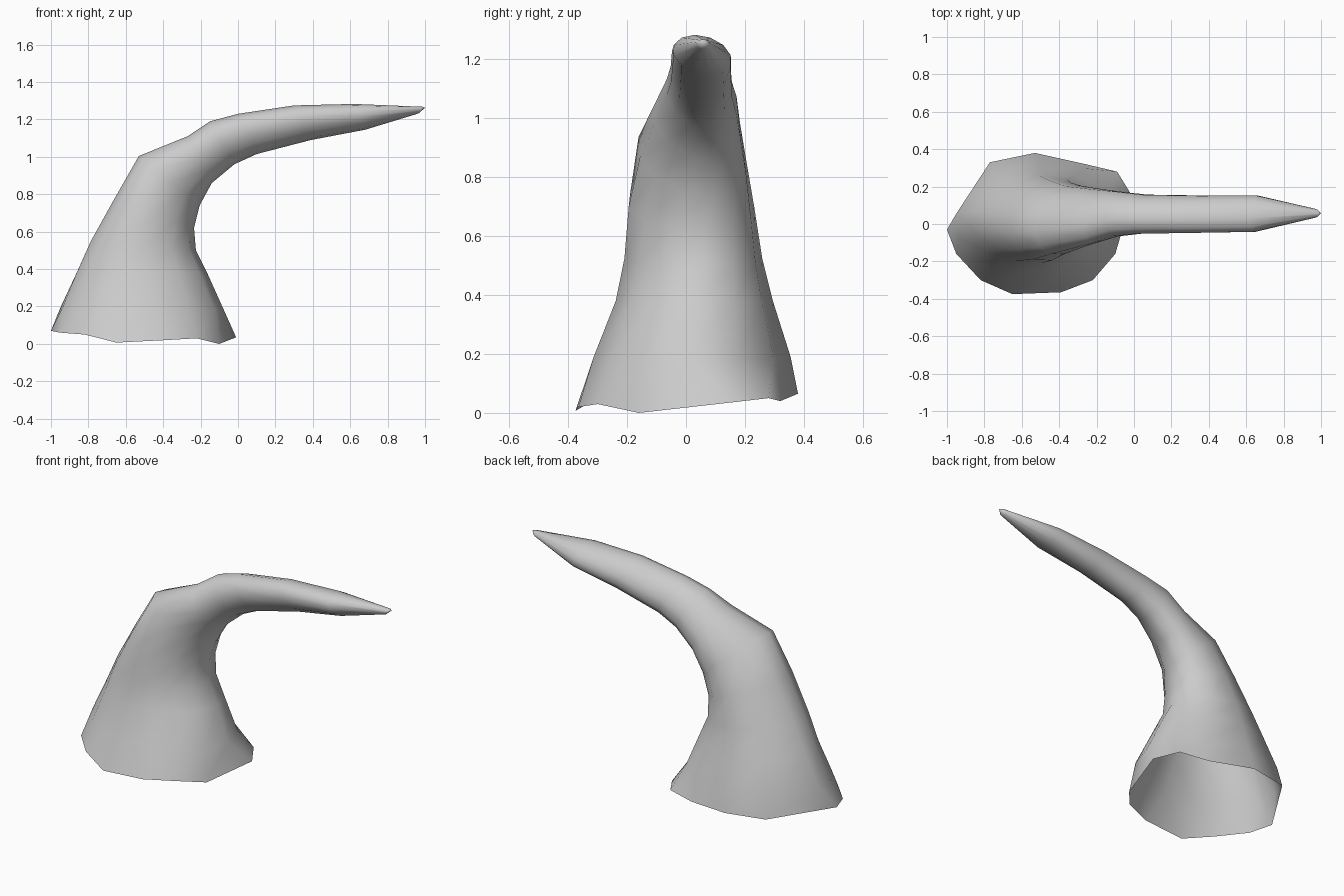
import bpy, bmesh, math
from mathutils import Vector

if "Cube" in bpy.data.objects:
    bpy.data.objects.remove(bpy.data.objects["Cube"])

# Uneven open rim at the base, counter-clockwise from the inner side
RIM = [(-.01, .15, .035), (-.09, .28, .05), (-.26, .32, .04), (-.53, .38, .065),
       (-.77, .33, .07), (-1, -.03, .07), (-.95, -.16, .06), (-.82, -.30, .05),
       (-.65, -.375, .007), (-.39, -.365, .02), (-.22, -.30, .03), (-.10, -.16, 0)]
SIDES = len(RIM)
# One angle per rim point, easing into an even ring
ANGLES = [0, 28, 56, 90, 125, 173, 195, 220, 246, 275, 305, 332]

# Cross-sections: outer x, z, inner x, z, y min, y max, sideways lean of the outer edge
SECTIONS = [
    (-.95, .20, -.075, .18, -.315, .355, 0),
    (-.87, .38, -.165, .38, -.24, .295, .01),
    (-.79, .55, -.225, .50, -.212, .26, .025),
    (-.66, .78, -.235, .62, -.20, .235, .04),
    (-.53, 1.005, -.205, .74, -.165, .21, .055),
    (-.27, 1.11, -.14, .86, -.11, .19, .045),
    (-.15, 1.19, -.02, .96, -.07, .175, .03),
    (0, 1.23, .10, 1.015, -.055, .16, .03),
    (.30, 1.275, .39, 1.09, -.05, .155, .03),
    (.62, 1.283, .68, 1.145, -.045, .155, .025),
    (.985, 1.268, .965, 1.232, .035, .08, 0),
]


def section_ring(i, s):
    ox, oz, ix, iz, y0, y1, lean = s
    mid = Vector(((ox + ix) / 2, (y0 + y1) / 2, (oz + iz) / 2))
    half = Vector(((ix - ox) / 2, lean, (iz - oz) / 2))
    wide = math.sqrt(((y1 - y0) / 2) ** 2 - lean ** 2)
    t = min(1, i / 5)
    ring = []
    for k in range(SIDES):
        a = math.radians(ANGLES[k] * (1 - t) + 360 * k / SIDES * t)
        ring.append(mid + half * math.cos(a) + Vector((0, wide * math.sin(a), 0)))
    return ring


# Hollow curved horn, lofted from the rim to the tip
bm = bmesh.new()
loops = [RIM] + [section_ring(i, s) for i, s in enumerate(SECTIONS)]
rings = [[bm.verts.new(p) for p in loop] for loop in loops]
for a, b in zip(rings, rings[1:]):
    for k in range(SIDES):
        n = (k + 1) % SIDES
        bm.faces.new((a[k], a[n], b[n], b[k]))

# Pointed tip
tip = bm.verts.new((1, .057, 1.262))
for k in range(SIDES):
    bm.faces.new((rings[-1][k], rings[-1][(k + 1) % SIDES], tip))

mesh = bpy.data.meshes.new("horn")
bm.to_mesh(mesh)
bm.free()
horn = bpy.data.objects.new("horn", mesh)
bpy.context.collection.objects.link(horn)
bpy.context.view_layer.objects.active = horn
horn.select_set(True)
bpy.ops.object.shade_smooth_by_angle(angle=math.radians(60))
